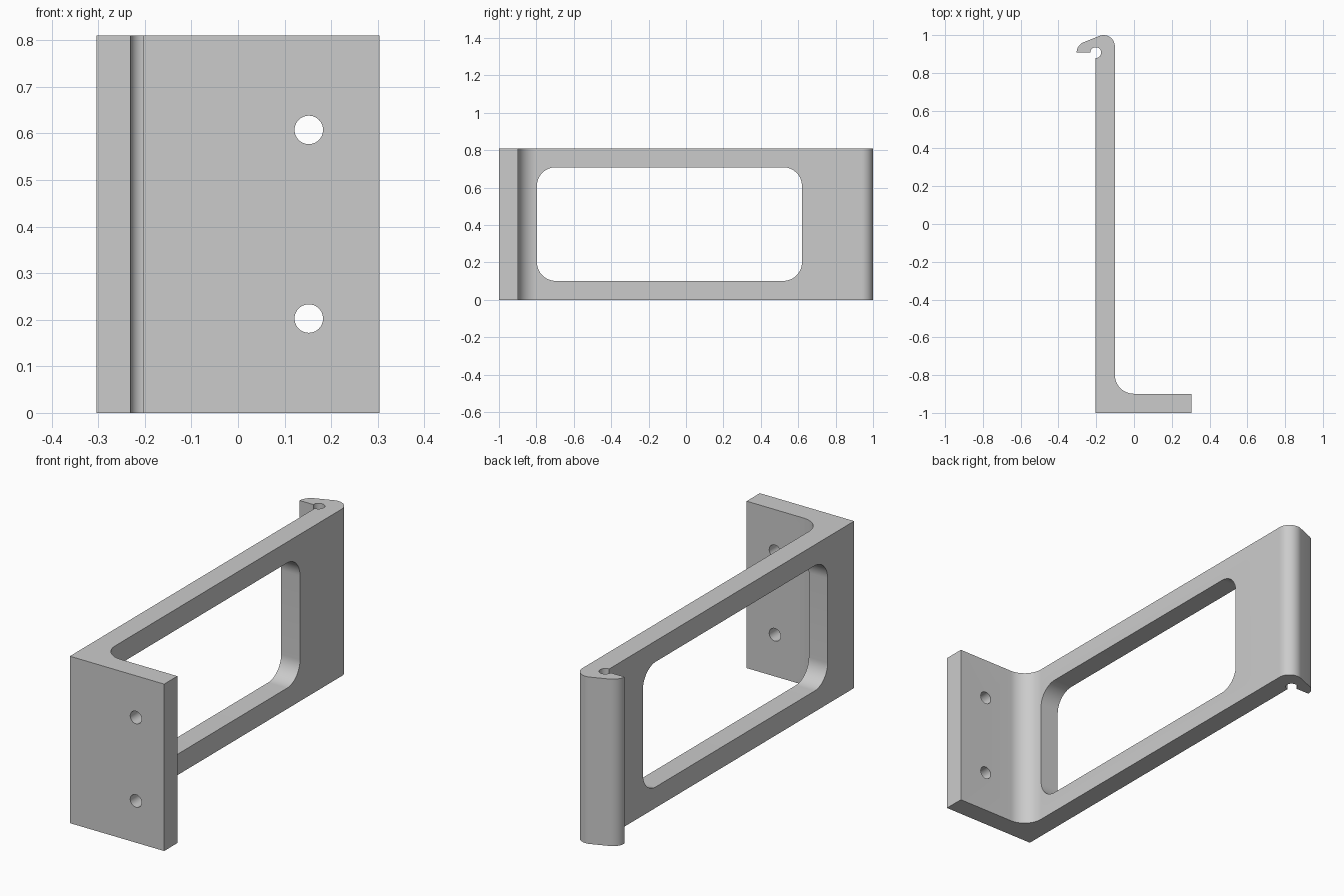
import bpy
import bmesh
from math import cos, sin, radians
from mathutils import Matrix, Vector

default_cube = bpy.data.objects.get("Cube")
if default_cube:
    bpy.data.objects.remove(default_cube, do_unlink=True)

HEIGHT = 0.81
THICK = 0.1013
RIGHT, LEFT = -0.2025, 0.3038      # outer faces of the arm and flange tip
INNER = RIGHT + THICK


def arc(cx, cy, r, start, end, steps=16):
    """Points along a circular arc, angles in degrees."""
    angles = [radians(start + (end - start) * i / steps) for i in range(steps + 1)]
    return [(cx + r * cos(a), cy + r * sin(a)) for a in angles]


def extrude_profile(name, points, depth, matrix=Matrix()):
    """Closed 2D profile in xy, extruded along z, then placed by matrix."""
    bm = bmesh.new()
    lower = [bm.verts.new((x, y, 0)) for x, y in points]
    upper = [bm.verts.new((x, y, depth)) for x, y in points]
    bm.faces.new(lower[::-1])
    bm.faces.new(upper)
    for i in range(len(points)):
        bm.faces.new((lower[i - 1], lower[i], upper[i], upper[i - 1]))
    bm.transform(matrix)
    bmesh.ops.recalc_face_normals(bm, faces=bm.faces)
    mesh = bpy.data.meshes.new(name)
    bm.to_mesh(mesh)
    bm.free()
    obj = bpy.data.objects.new(name, mesh)
    bpy.context.collection.objects.link(obj)
    return obj


# Bracket outline: flange, inner fillet, arm, rounded hook with wire groove
TIP = 0.06
GROOVE = 0.0285
HOOK_Y = 0.907
outline = [(RIGHT, -1), (LEFT, -1), (LEFT, THICK - 1)]
outline += arc(INNER + 0.1, THICK - 0.9, 0.1, 270, 180)
outline += arc(INNER - TIP, 1 - TIP, TIP, 0, 110.7)
outline += arc(-LEFT + TIP, HOOK_Y, TIP, 110.7, 180)
outline += arc(RIGHT, HOOK_Y, GROOVE, 180, -90, 30)
bracket = extrude_profile("bracket", outline, HEIGHT)

# Rounded window through the arm
R = 0.1
Y0, Y1, Z0, Z1 = -0.797, 0.62, THICK, HEIGHT - THICK
window = []
for y, z, a in ((Y1 - R, Z1 - R, 0), (Y0 + R, Z1 - R, 90),
                (Y0 + R, Z0 + R, 180), (Y1 - R, Z0 + R, 270)):
    window += arc(y, z, R, a, a + 90)
yz_to_x = Matrix(((0, 0, 1, -0.25), (1, 0, 0, 0), (0, 1, 0, 0), (0, 0, 0, 1)))
cutters = [extrude_profile("window_cutter", window, 0.2, yz_to_x)]

# Two screw holes through the flange
xz_to_y = Matrix(((1, 0, 0, 0), (0, 0, 1, -1.05), (0, 1, 0, 0), (0, 0, 0, 1)))
for z in (HEIGHT / 4, HEIGHT * 3 / 4):
    circle = arc(0.152, z, 0.0306, 0, 360, 40)[:-1]
    cutters.append(extrude_profile("screw_hole_cutter", circle, 0.2, xz_to_y))

# Cut the openings and bake the result into the bracket mesh
for cutter in cutters:
    cutter.hide_render = True
    cut = bracket.modifiers.new("cut", 'BOOLEAN')
    cut.operation = 'DIFFERENCE'
    cut.solver = 'EXACT'
    cut.object = cutter
bpy.context.view_layer.update()
depsgraph = bpy.context.evaluated_depsgraph_get()
cut_mesh = bpy.data.meshes.new_from_object(bracket.evaluated_get(depsgraph))
bracket.modifiers.clear()
bracket.data = cut_mesh
for cutter in cutters:
    bpy.data.objects.remove(cutter, do_unlink=True)

# Plain grey finish
grey = bpy.data.materials.new("grey")
grey.use_nodes = True
colour = (0.6, 0.6, 0.6, 1)
grey.diffuse_color = colour
grey.node_tree.nodes["Principled BSDF"].inputs["Base Color"].default_value = colour
bracket.data.materials.clear()
bracket.data.materials.append(grey)

bpy.ops.object.select_all(action='DESELECT')
bracket.select_set(True)
bpy.context.view_layer.objects.active = bracket
bpy.ops.object.shade_smooth_by_angle(angle=radians(30))
